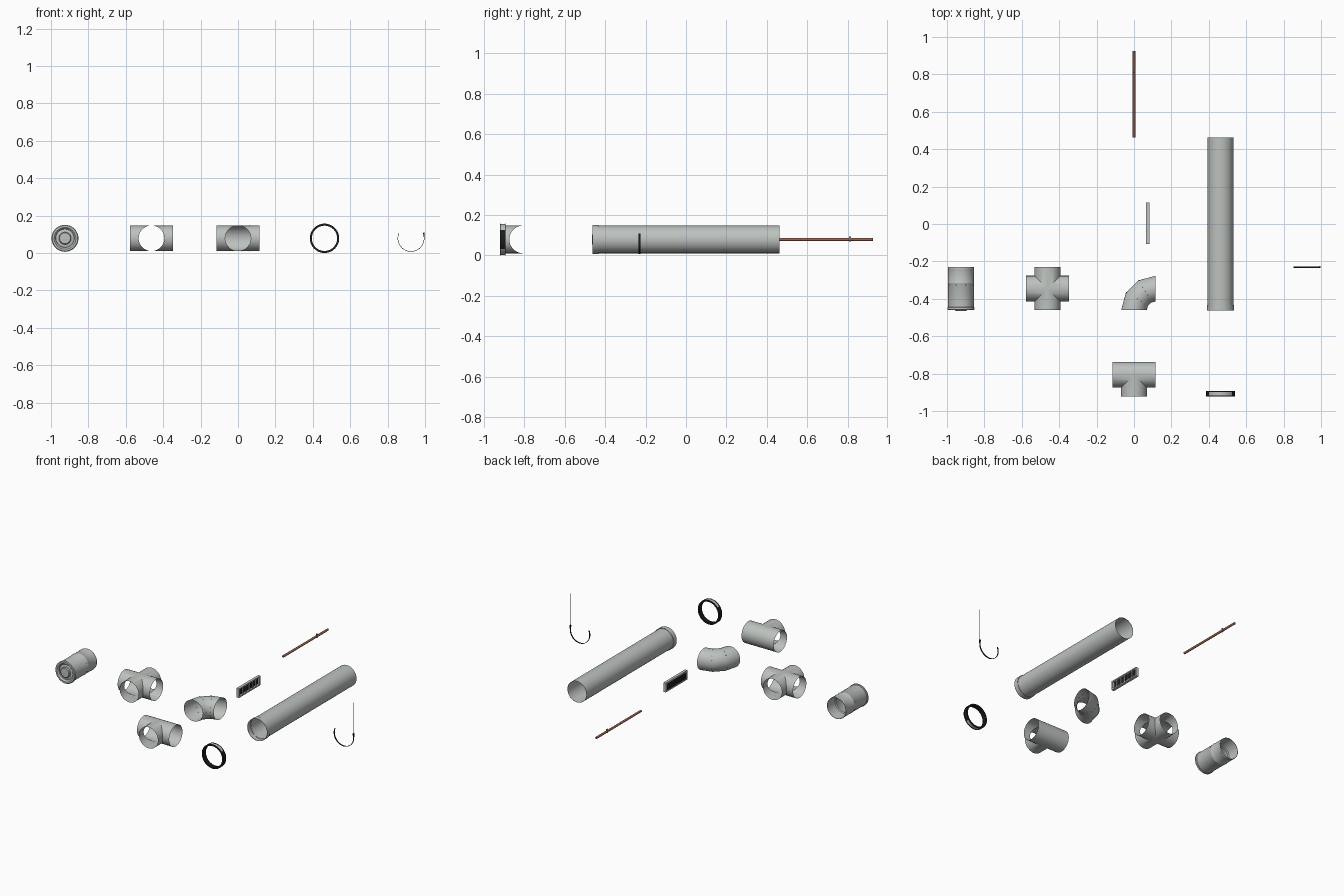
import bpy, bmesh, math
from mathutils import Vector, Matrix

if "Cube" in bpy.data.objects:
    bpy.data.objects.remove(bpy.data.objects["Cube"])

C = 0.079          # height of every pipe axis
R = 0.0685         # pipe radius
N = 48             # pipe sides
TAU = math.tau


def material(name, rgb):
    m = bpy.data.materials.new(name)
    m.diffuse_color = (*rgb, 1)
    m.use_nodes = True
    m.node_tree.nodes["Principled BSDF"].inputs["Base Color"].default_value = m.diffuse_color
    return m


STEEL = material("galvanised_grey", (0.51, 0.54, 0.52))
DARK = material("mid_grey", (0.25, 0.26, 0.26))
BLACK = material("black", (0.012, 0.012, 0.013))
BROWN = material("copper_brown", (0.36, 0.13, 0.085))


def finish(name, bm, mats, smooth=True):
    bmesh.ops.remove_doubles(bm, verts=bm.verts[:], dist=1e-5)
    bmesh.ops.recalc_face_normals(bm, faces=bm.faces[:])
    me = bpy.data.meshes.new(name)
    bm.to_mesh(me)
    bm.free()
    ob = bpy.data.objects.new(name, me)
    bpy.context.collection.objects.link(ob)
    for m in mats:
        me.materials.append(m)
    bpy.ops.object.select_all(action='DESELECT')
    ob.select_set(True)
    bpy.context.view_layer.objects.active = ob
    if smooth:
        bpy.ops.object.shade_smooth_by_angle(angle=math.radians(35))
    return ob


def skin(bm, rings):
    """Quads between consecutive closed rings of points."""
    vs = [[bm.verts.new(p) for p in ring] for ring in rings]
    for a, b in zip(vs, vs[1:]):
        n = len(a)
        for i in range(n):
            j = (i + 1) % n
            bm.faces.new((a[i], a[j], b[j], b[i]))


def lathe(bm, cx, profile):
    """Turn a closed loop of (radius, y) points about the pipe axis at x = cx."""
    skin(bm, [[(cx + r * math.cos(TAU * i / N), y, C + r * math.sin(TAU * i / N))
               for i in range(N)] for r, y in profile + profile[:1]])


def box(bm, center, size):
    bmesh.ops.create_cube(bm, size=1, matrix=Matrix.Translation(center) @ Matrix.Diagonal((*size, 1)))


def arm(bm, center, direction, length, start):
    """Thin pipe arm whose inner end is mitred by start(side offset, side axis)."""
    d = Vector(direction)
    side = Vector((-d.y, d.x, 0))
    inner, outer = [], []
    for i in range(N):
        a = TAU * i / N
        off = side * (R * math.cos(a)) + Vector((0, 0, R * math.sin(a)))
        inner.append(center + off + d * start(off, side))
        outer.append(center + off + d * length)
    skin(bm, [inner, outer])


# long straight pipe with a wider socket collar
bm = bmesh.new()
lathe(bm, 0.4625, [(0.0675, 0.4625), (R, 0.4625), (R, -0.434), (0.072, -0.432), (0.072, -0.4625),
                   (0.070, -0.4625), (0.070, -0.434), (0.0675, -0.432)])
finish("straight_pipe", bm, [STEEL])

# four way cross
bm = bmesh.new()
for d in ((1, 0, 0), (-1, 0, 0), (0, 1, 0), (0, -1, 0)):
    arm(bm, Vector((-0.4625, -0.345, C)), d, 0.116, lambda o, s: abs(o.dot(s)))
finish("cross_pipe", bm, [STEEL])

# tee with its branch facing the front
bm = bmesh.new()
tc = Vector((0, -0.806, C))
arm(bm, tc, (0, -1, 0), 0.116, lambda o, s: abs(o.x))
for sx in (1, -1):
    arm(bm, tc, (sx, 0, 0), 0.116, lambda o, s: max(0, -o.y))
finish("tee_pipe", bm, [STEEL])


# elbow of three gores
def elbow_ring(deg, r, shift=0):
    a = math.radians(deg)
    ctr = Vector((0.115, -0.4605, C))
    out = Vector((-math.cos(a), math.sin(a), 0))
    tan = Vector((math.sin(a), math.cos(a), 0))
    return [ctr + out * (0.115 + r * math.cos(TAU * i / N)) + tan * shift
            + Vector((0, 0, r * math.sin(TAU * i / N))) for i in range(N)]


bm = bmesh.new()
skin(bm, [elbow_ring(d, R) for d in (0, 30, 60, 90)])
finish("elbow_pipe", bm, [STEEL])

# elbow rivets along both seams
bm = bmesh.new()
for d in (30, 60):
    for p in elbow_ring(d, 0.0685, 0.003)[::3]:
        bmesh.ops.create_icosphere(bm, subdivisions=1, radius=0.002, matrix=Matrix.Translation(p))
finish("elbow_rivets", bm, [STEEL])

# exhaust valve: open sleeve with bead and rolled front rim
bm = bmesh.new()
lathe(bm, -0.925, [(0.0665, -0.229), (0.0685, -0.229), (0.0685, -0.236), (0.0695, -0.238), (0.0685, -0.241),
                   (0.0685, -0.311), (0.0700, -0.314), (0.0700, -0.317), (0.0685, -0.320),
                   (0.0685, -0.444), (0.072, -0.446), (0.072, -0.456), (0.068, -0.460),
                   (0.058, -0.460), (0.050, -0.452), (0.048, -0.440), (0.050, -0.440),
                   (0.0665, -0.436), (0.0665, -0.325), (0.062, -0.318), (0.062, -0.314), (0.0665, -0.308)])
finish("valve_sleeve", bm, [STEEL])

# valve throat and adjustable disc
bm = bmesh.new()
lathe(bm, -0.925, [(0.049, -0.445), (0.040, -0.449), (0.033, -0.449), (0.033, -0.460), (0.029, -0.464),
                   (0.0001, -0.465), (0.0001, -0.435), (0.049, -0.436)])
finish("valve_disc", bm, [STEEL])
bm = bmesh.new()
for a in range(8):
    t = TAU * (a + 0.5) / 8
    bmesh.ops.create_icosphere(bm, subdivisions=1, radius=0.0022, matrix=Matrix.Translation(
        (-0.925 + 0.068 * math.cos(t), -0.326, C + 0.068 * math.sin(t))))
finish("valve_rivets", bm, [STEEL])

# clamp ring: black band with grey plates on its upper and lower arcs
bm = bmesh.new()
lathe(bm, 0.4625, [(0.070, -0.895), (0.0765, -0.895), (0.0765, -0.920), (0.070, -0.920)])
for f in bm.faces:
    p = f.calc_center_median()
    if math.hypot(p.x - 0.4625, p.z - C) > 0.0755 and abs(p.z - C) > 0.05:
        f.material_index = 1
finish("clamp_band", bm, [BLACK, STEEL])
bm = bmesh.new()
for y in (-0.8955, -0.9195):
    lathe(bm, 0.4625, [(0.068, y - 0.0018), (0.0785, y - 0.0018), (0.0785, y + 0.0018), (0.068, y + 0.0018)])
finish("clamp_rims", bm, [BLACK])

# hanger: half hoop strap, nut and thin drop rod
bm = bmesh.new()
hx, hy = 0.925, -0.23
arc = [math.radians(156 + 228 * i / 32) for i in range(33)]
skin(bm, [[(hx + r * math.cos(a), hy + dy, C + r * math.sin(a)) for r, dy in
           ((0.069, -0.004), (0.0715, -0.004), (0.0715, 0.004), (0.069, 0.004))] for a in arc])
finish("hanger_strap", bm, [BLACK])
bm = bmesh.new()
box(bm, (0.9955, hy, 0.098), (0.005, 0.009, 0.022))
finish("hanger_nut", bm, [BLACK], smooth=False)
bm = bmesh.new()
bmesh.ops.create_cone(bm, cap_ends=True, segments=10, radius1=0.001, radius2=0.001, depth=0.225,
                      matrix=Matrix.Translation((0.997, hy, 0.2)))
finish("hanger_rod", bm, [STEEL])

# rectangular grille facing +x
gx, gy, gw, gh = 0.0735, 0.004, 0.224, 0.06
bm = bmesh.new()
for s in (1, -1):
    box(bm, (gx, gy, C + s * (gh / 2 - 0.004)), (0.018, gw, 0.008))
    box(bm, (gx, gy + s * (gw / 2 - 0.005), C), (0.018, 0.010, gh - 0.016))
for i in range(-2, 3):
    box(bm, (gx + 0.005, gy + i * 0.034, C), (0.005, 0.007, gh - 0.016))
finish("grille_frame", bm, [STEEL], smooth=False)
bm = bmesh.new()
box(bm, (gx - 0.005, gy, C), (0.003, gw - 0.02, gh - 0.016))
finish("grille_filter", bm, [BLACK], smooth=False)

# copper rod with a small clip
bm = bmesh.new()
bmesh.ops.create_cone(bm, cap_ends=True, segments=16, radius1=0.007, radius2=0.007, depth=0.4625,
                      matrix=Matrix.Translation((0, 0.694, C)) @ Matrix.Rotation(math.pi / 2, 4, 'X'))
finish("copper_rod", bm, [BROWN])
bm = bmesh.new()
box(bm, (0, 0.812, C + 0.003), (0.008, 0.008, 0.024))
box(bm, (0, 0.812, C), (0.0145, 0.024, 0.004))
finish("rod_clip", bm, [DARK], smooth=False)
